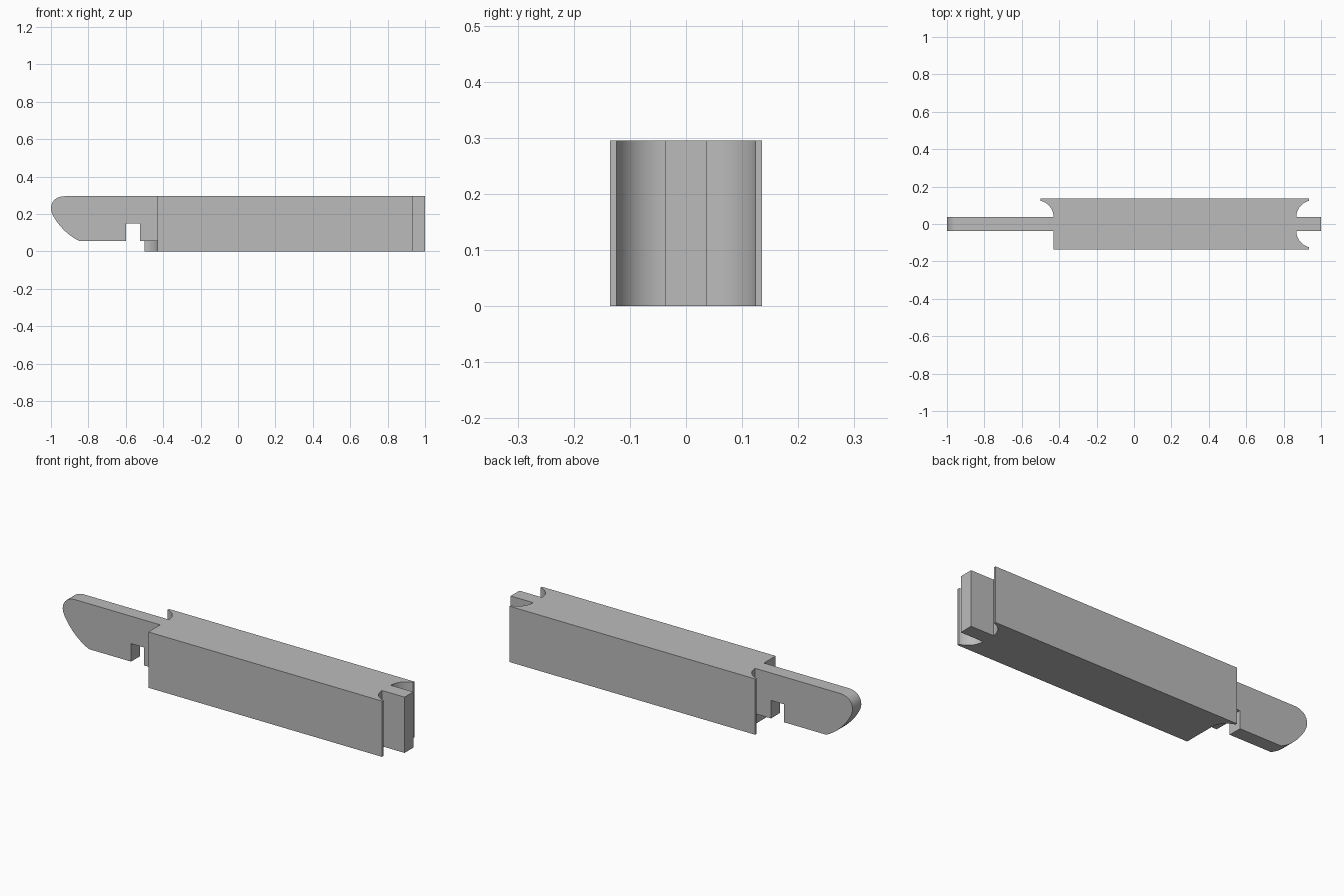
import bpy, bmesh, math
from mathutils import Vector

cube = bpy.data.objects.get("Cube")
if cube:
    bpy.data.objects.remove(cube, do_unlink=True)

HEIGHT = 0.295
HALF = 0.135       # half width of the bar
TONGUE = 0.0365    # half thickness of the tongues
LIP = 0.124        # inner edge of the thin lips
SCOOP = 0.09       # radius of the scooped ends

grey = bpy.data.materials.new("plain_grey")
grey.use_nodes = True
colour = (0.5, 0.5, 0.5, 1)
grey.diffuse_color = colour
grey.node_tree.nodes["Principled BSDF"].inputs["Base Color"].default_value = colour


def prism(name, outline, place, depth):
    """Extrude a closed 2D outline; place maps its points into space."""
    bm = bmesh.new()
    face = bm.faces.new([bm.verts.new(place(a, b)) for a, b in outline])
    grown = bmesh.ops.extrude_face_region(bm, geom=[face])
    verts = [g for g in grown["geom"] if isinstance(g, bmesh.types.BMVert)]
    bmesh.ops.translate(bm, verts=verts, vec=Vector(depth))
    bmesh.ops.recalc_face_normals(bm, faces=bm.faces[:])
    mesh = bpy.data.meshes.new(name)
    bm.to_mesh(mesh)
    bm.free()
    mesh.materials.append(grey)
    obj = bpy.data.objects.new(name, mesh)
    bpy.context.collection.objects.link(obj)
    bpy.ops.object.select_all(action='DESELECT')
    obj.select_set(True)
    bpy.context.view_layer.objects.active = obj
    bpy.ops.object.shade_smooth_by_angle(angle=math.radians(30))
    return obj


def scoop(root_x, direction, steps=16):
    """Quarter-round hollow from the tongue root out to the lip."""
    end = math.asin((LIP - TONGUE) / SCOOP)
    angles = [end * i / steps for i in range(steps + 1)]
    return [(root_x + direction * SCOOP * (1 - math.cos(t)),
             TONGUE + SCOOP * math.sin(t)) for t in angles]


# Bar with scooped ends and a square right tongue, drawn in plan
right = scoop(0.868, 1)
left = scoop(-0.43, -1)
tip_r, tip_l = right[-1][0], left[-1][0]
plan = [(-0.43, -HALF), (tip_r, -HALF)]
plan += [(x, -y) for x, y in reversed(right)]
plan += [(1, -TONGUE), (1, TONGUE)]
plan += right + [(tip_r, HALF), (tip_l, HALF)]
plan += list(reversed(left))
prism("bar_body", plan, lambda x, y: (x, y, 0), (0, 0, HEIGHT))


# Left tongue with rounded nose and a notch, drawn from the side
def curve(p0, p1, p2, p3, steps=12):
    pts = []
    for i in range(steps + 1):
        t = i / steps
        s = 1 - t
        pts.append(tuple(s**3 * a + 3 * s * s * t * b + 3 * s * t * t * c + t**3 * d
                         for a, b, c, d in zip(p0, p1, p2, p3)))
    return pts


side = [(-0.43, HEIGHT)]
side += curve((-0.925, HEIGHT), (-0.97, HEIGHT), (-1, 0.27), (-1, 0.228))
side += curve((-1, 0.228), (-1, 0.19), (-0.93, 0.09), (-0.845, 0.055))[1:]
side += [(-0.6, 0.055), (-0.6, 0.15), (-0.523, 0.15), (-0.523, 0.055), (-0.43, 0.055)]
prism("nose_tongue", side, lambda x, z: (x, -TONGUE, z), (0, 2 * TONGUE, 0))
